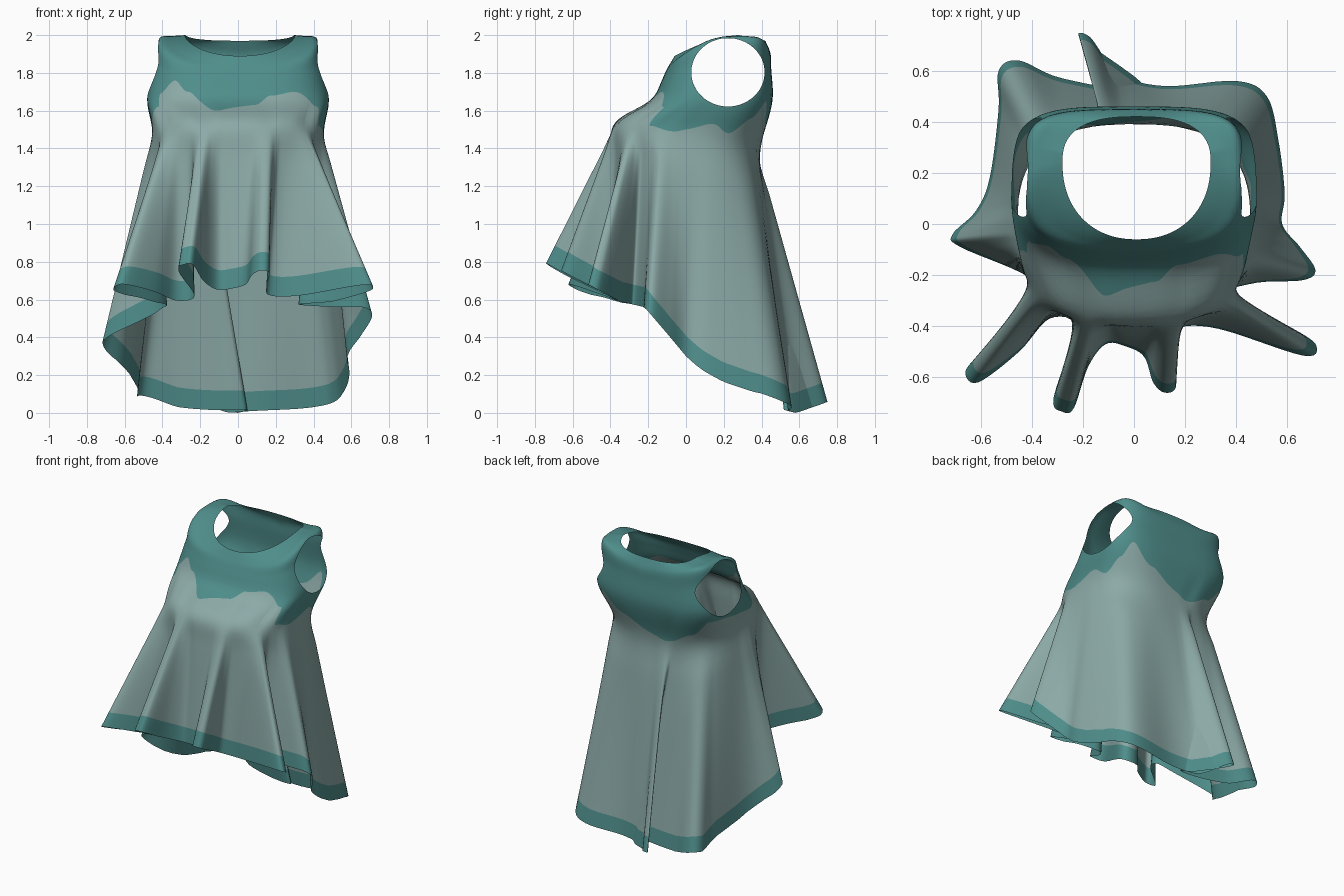
import bpy, bmesh, math
from mathutils import Vector

if "Cube" in bpy.data.objects:
    bpy.data.objects.remove(bpy.data.objects["Cube"])

def material(name, rgb):
    m = bpy.data.materials.new(name)
    m.diffuse_color = (*rgb, 1)
    m.use_nodes = True
    m.node_tree.nodes["Principled BSDF"].inputs["Base Color"].default_value = m.diffuse_color
    return m

# Hem outline seen from above: x, y, and the waist angle (deg) each fold hangs from
HEM = [(-.03, -.48, -95), (.04, -.52, -85), (.075, -.62, -80), (.12, -.66, -77), (.165, -.635, -74),
       (.15, -.50, -70), (.17, -.41, -66), (.33, -.41, -57), (.66, -.515, -45), (.715, -.48, -42),
       (.65, -.425, -39), (.47, -.335, -35), (.32, -.28, -29), (.48, -.23, -21), (.66, -.22, -15),
       (.71, -.18, -11), (.65, -.09, -5), (.58, 0, 3), (.59, .12, 14), (.565, .33, 30),
       (.52, .50, 44), (.40, .56, 56), (.12, .54, 78), (-.06, .59, 92), (-.17, .73, 97),
       (-.205, .725, 100), (.05, .525, 106), (-.28, .57, 118), (-.45, .64, 130), (-.53, .60, 137),
       (-.53, .45, 146), (-.565, .18, 165), (-.62, .05, 174), (-.71, -.04, 180), (-.68, -.09, 184),
       (-.41, -.21, 199), (-.40, -.31, 206), (-.60, -.505, 213), (-.66, -.58, 217), (-.61, -.62, 221),
       (-.45, -.50, 228), (-.33, -.37, 236), (-.23, -.41, 243), (-.315, -.68, 250), (-.28, -.735, 253),
       (-.235, -.72, 256), (-.18, -.56, 260), (-.11, -.47, 263)]
# Hem height by depth, and yoke edge height by angle
HEM_Z = [(-.74, .80), (-.62, .73), (-.5, .67), (-.35, .59), (-.22, .56), (-.1, .42), (0, .30),
         (.1, .21), (.2, .14), (.35, .07), (.52, .015), (.58, 0), (.74, .045)]
YOKE_Z = [(-98, 1.60), (-85, 1.63), (-77, 1.68), (-60, 1.70), (-33, 1.62), (-25, 1.52), (-5, 1.49),
          (8, 1.53), (25, 1.48), (40, 1.56), (55, 1.65), (75, 1.53), (98, 1.40), (120, 1.48),
          (145, 1.60), (165, 1.60), (190, 1.55), (213, 1.62), (217, 1.69), (232, 1.76),
          (245, 1.70), (262, 1.60)]

def lookup(table, v, smooth=False):
    v = max(table[0][0], min(table[-1][0], v))
    for (a, p), (b, q) in zip(table, table[1:]):
        if v <= b:
            f = (v - a) / (b - a)
            if smooth:
                f = f * f * (3 - 2 * f)
            return p + (q - p) * f

def ramp(v, a, b):
    return max(0, min(1, (v - a) / (b - a)))

def ring(deg, cy, half_x, front, back, n, n_back=None):
    """Point on a rounded-square body ring: half width, front depth, back depth, squareness."""
    c, s = math.cos(math.radians(deg)), math.sin(math.radians(deg))
    n = n_back if n_back and s > 0 else n
    x = math.copysign(abs(c) ** (2 / n), c) * half_x
    y = math.copysign(abs(s) ** (2 / n), s) * (back if s > 0 else front) + cy
    return x, y, s

def column(hx, hy, deg):
    """Key points from the neckline down to the hem."""
    x, y, s = ring(deg, .24, .29, .30, .18, 2.2, 2.6)
    z = 2 - .11 * ((.28 - y) / .34) ** 1.6 if y < .28 else 2 - .03 * (y - .28) / .14
    neck = Vector((x + .01, y, z))
    x, y, s = ring(deg, .22, .405, .32, .225, 3.0, 4)
    x *= 1 + .1 * max(0, -s)
    shoulder = Vector((x, y, 1.992 - (.17 * abs(s) ** 1.2 if s < 0 else .08 * abs(s) ** 4)))
    x, y, s = ring(deg, .15, .48, .31, .31, 2.9, 3.8)
    chest = Vector((x, y, 1.69))
    x, y, s = ring(deg, 0, .455, .39, .39, 2.7)
    waist = Vector((x, y, 1.47 - .04 * s if s < 0 else 1.47 - .12 * s))
    z = lookup(HEM_Z, hy) + (.16 if hx > 0 else .3) * hx * hx * ramp(hy, .05, .4)
    if hx < 0:
        z -= .13 * hx * hx * ramp(-hy, .3, .5)
    hem = Vector((hx, hy, z))
    return [neck, neck.lerp(shoulder, .6), shoulder, shoulder.lerp(chest, .4), chest,
            waist, waist.lerp(hem, .16), hem]

class Path:
    """Smooth curve through points, measured by length."""
    def __init__(self, p):
        self.p, self.t = p, [0]
        for a, b in zip(p, p[1:]):
            self.t.append(self.t[-1] + (b - a).length)
        h = [b - a for a, b in zip(self.t, self.t[1:])]
        d = [(b - a) / k for a, b, k in zip(p, p[1:], h)]
        self.m = [d[0]] + [(d[i] * h[i + 1] + d[i + 1] * h[i]) / (h[i] + h[i + 1])
                           for i in range(len(d) - 1)] + [d[-1]]
    def at(self, t):
        i = 0
        while i < len(self.t) - 2 and t > self.t[i + 1]:
            i += 1
        h = self.t[i + 1] - self.t[i]
        f = (t - self.t[i]) / h
        return (self.p[i] * (2*f**3 - 3*f*f + 1) + self.m[i] * (h * (f**3 - 2*f*f + f))
                + self.p[i + 1] * (3*f*f - 2*f**3) + self.m[i + 1] * (h * (f**3 - f*f)))
    def find_z(self, z):
        lo, hi = 0, self.t[-1]
        for _ in range(30):
            mid = (lo + hi) / 2
            lo, hi = (mid, hi) if self.at(mid).z > z else (lo, mid)
        return lo

# Columns: closed smooth spline round the hem
SUB, N1, N2, N3 = 6, 28, 26, 3
cols, n = [], len(HEM)
for i in range(n):
    q = []
    for k in (-1, 0, 1, 2):
        x, y, a = HEM[(i + k) % n]
        q.append(Vector((x, y, a + 360 * ((i + k) // n))))
    for j in range(SUB):
        f = j / SUB
        v = .5 * (2*q[1] + (q[2]-q[0])*f + (2*q[0]-5*q[1]+4*q[2]-q[3])*f*f
                  + (3*q[1]-q[0]-3*q[2]+q[3])*f**3)
        deg = q[1].z + (q[2].z - q[1].z) * f
        path = Path(column(v.x, v.y, deg))
        wrapped = (deg + 98) % 360 - 98
        tb, end = path.find_z(lookup(YOKE_Z, wrapped, True)), path.t[-1]
        te = end - .105
        ts = [tb * r / N1 for r in range(N1)] + [tb + (te - tb) * r / N2 for r in range(N2)]
        ts += [te + (end - te) * r / N3 for r in range(N3 + 1)]
        cols.append([path.at(t) for t in ts])

# Dress cloth: yoke, skirt and hem band share one sheet
bm = bmesh.new()
grid = [[bm.verts.new(p) for p in c] for c in cols]
for i in range(len(grid)):
    a, b = grid[i], grid[(i + 1) % len(grid)]
    for r in range(len(a) - 1):
        face = bm.faces.new((a[r], a[r + 1], b[r + 1], b[r]))
        face.material_index = 1 if N1 <= r < N1 + N2 else 0
        face.smooth = True

# Armholes: split the sheet exactly along an oval, then remove the inside
CY, CZ, RY, RZ = .222, 1.803, .194, .181
def hole(p):
    return math.hypot((p.y - CY) / RY, (p.z - CZ) / RZ) - 1 if abs(p.x) > .3 else 1
rim = []
for e in list(bm.edges):
    a, b = e.verts
    ha = hole(a.co)
    if ha * hole(b.co) < 0 and min(abs(a.co.x), abs(b.co.x)) > .3:
        lo, hi = 0, 1
        for _ in range(25):
            mid = (lo + hi) / 2
            lo, hi = (mid, hi) if hole(a.co.lerp(b.co, mid)) * ha > 0 else (lo, mid)
        rim.append(bmesh.utils.edge_split(e, a, lo)[1])
bmesh.ops.connect_verts(bm, verts=rim)
gone = [f for f in bm.faces if all(hole(v.co) < 1e-4 for v in f.verts)]
bmesh.ops.delete(bm, geom=gone, context='FACES')

mesh = bpy.data.meshes.new("dress")
bm.to_mesh(mesh)
bm.free()
mesh.materials.append(material("deep teal", (.078, .27, .26)))
mesh.materials.append(material("pale teal", (.26, .40, .385)))
dress = bpy.data.objects.new("dress", mesh)
bpy.context.collection.objects.link(dress)
